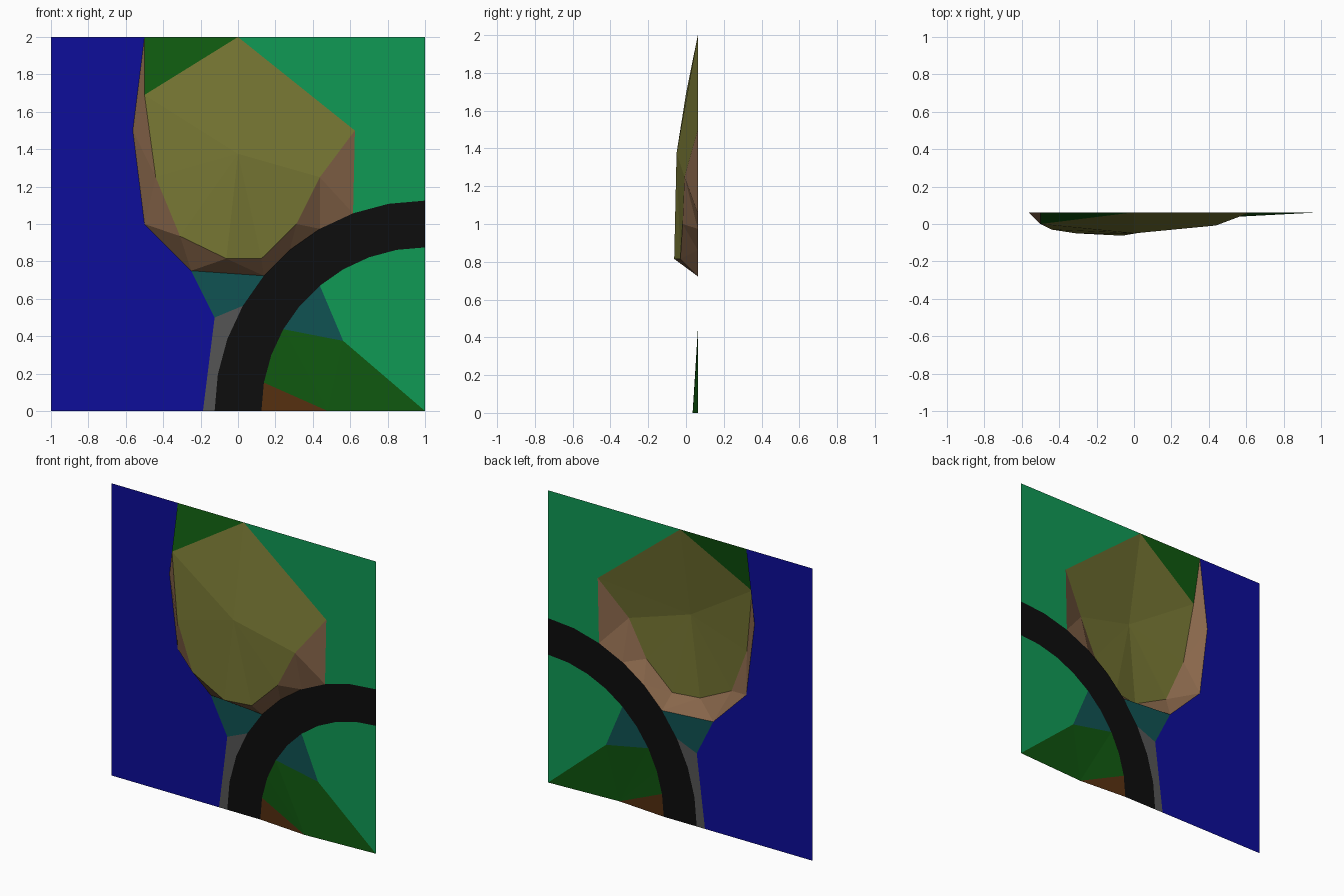
import bpy, bmesh
from math import sin, cos, radians

if "Cube" in bpy.data.objects:
    bpy.data.objects.remove(bpy.data.objects["Cube"])

BACK = 0.0625  # depth of the flat ground sheet


def pt(p):
    return (p[0], p[2] if len(p) > 2 else BACK, p[1])


def part(name, faces, color):
    bm = bmesh.new()
    for f in faces:
        bm.faces.new([bm.verts.new(pt(p)) for p in f])
    bmesh.ops.remove_doubles(bm, verts=bm.verts, dist=1e-5)
    bm.normal_update()
    for f in bm.faces:
        if f.normal.y > 0:
            f.normal_flip()
    me = bpy.data.meshes.new(name)
    bm.to_mesh(me)
    bm.free()
    ob = bpy.data.objects.new(name, me)
    bpy.context.collection.objects.link(ob)
    mat = bpy.data.materials.new(name)
    mat.diffuse_color = (*color, 1)
    mat.use_nodes = True
    mat.node_tree.nodes["Principled BSDF"].inputs["Base Color"].default_value = mat.diffuse_color
    me.materials.append(mat)


def arc(r):
    return [(1 - r * cos(radians(a)), r * sin(radians(a))) for a in range(0, 91, 10)]


def fan(c, loop):
    return [(c, a, b) for a, b in zip(loop, loop[1:])]


# Points are (x, z) on the sheet, or (x, z, y) when raised
outer, inner = arc(1.125), arc(0.875)
shore = [(-0.1875, 0), (-0.125, 0.5), (-0.25, 0.75), (-0.5, 1), (-0.5625, 1.5), (-0.5, 2)]
peak, shoulder = (0, 2), (0.625, 1.5)
knoll = (0.5625, 0.375)
mound = (0.48, 0, 0.035)
corner = (1, 0)
rim = [(-0.5, 1.69, 0), (-0.44, 1.25, -0.03), (-0.31, 0.935, -0.05),
       (-0.0625, 0.815, -0.0625), (0.125, 0.815, -0.03),
       (0.3125, 1.0, -0.018), (0.4375, 1.25, -0.008)]
crown = (0, 1.375, -0.05)

# Curved road
part("road", [(outer[i], outer[i + 1], inner[i + 1], inner[i]) for i in range(9)],
     (0.004, 0.004, 0.004))

# Water
part("water", [[(-1, 0)] + shore + [(-1, 2)]], (0.004, 0.004, 0.32))

# Flat grass outside and inside the bend
part("outer_grass", [[peak, shoulder] + outer[7:] + [(1, 2)]], (0.005, 0.32, 0.09))
part("inner_grass", [[corner, knoll] + inner[5:]], (0.005, 0.32, 0.09))

# Verge and teal scrub beside the road
part("verge", [[shore[0], shore[1]] + outer[3::-1]], (0.09, 0.09, 0.09))
part("outer_scrub", [[shore[1], shore[2], outer[4], outer[3]]], (0.005, 0.085, 0.085))
part("inner_scrub", [[inner[3], inner[4], inner[5], knoll]], (0.005, 0.085, 0.085))

# Low mound at the bottom edge
part("mound_earth", [(inner[0], inner[1], mound)], (0.09, 0.028, 0.005))
part("mound_grass", fan(mound, inner[1:4] + [knoll, corner]), (0.005, 0.095, 0.005))

# Raised hill: top, cliff and grassy back slope
part("hill_top", fan(crown, rim + [shoulder, peak, rim[0]]), (0.18, 0.18, 0.033))
base = shore[:1:-1] + outer[4:8] + [shoulder]
cliff, b, r = [], 0, 0
for step in "brbrbrbrbrbrbb":
    if step == "b":
        cliff.append((base[b], base[b + 1], rim[r]))
        b += 1
    else:
        cliff.append((rim[r], rim[r + 1], base[b]))
        r += 1
part("hill_cliff", cliff, (0.25, 0.135, 0.07))
part("hill_slope", [(shore[5], peak, rim[0])], (0.005, 0.1, 0.005))
